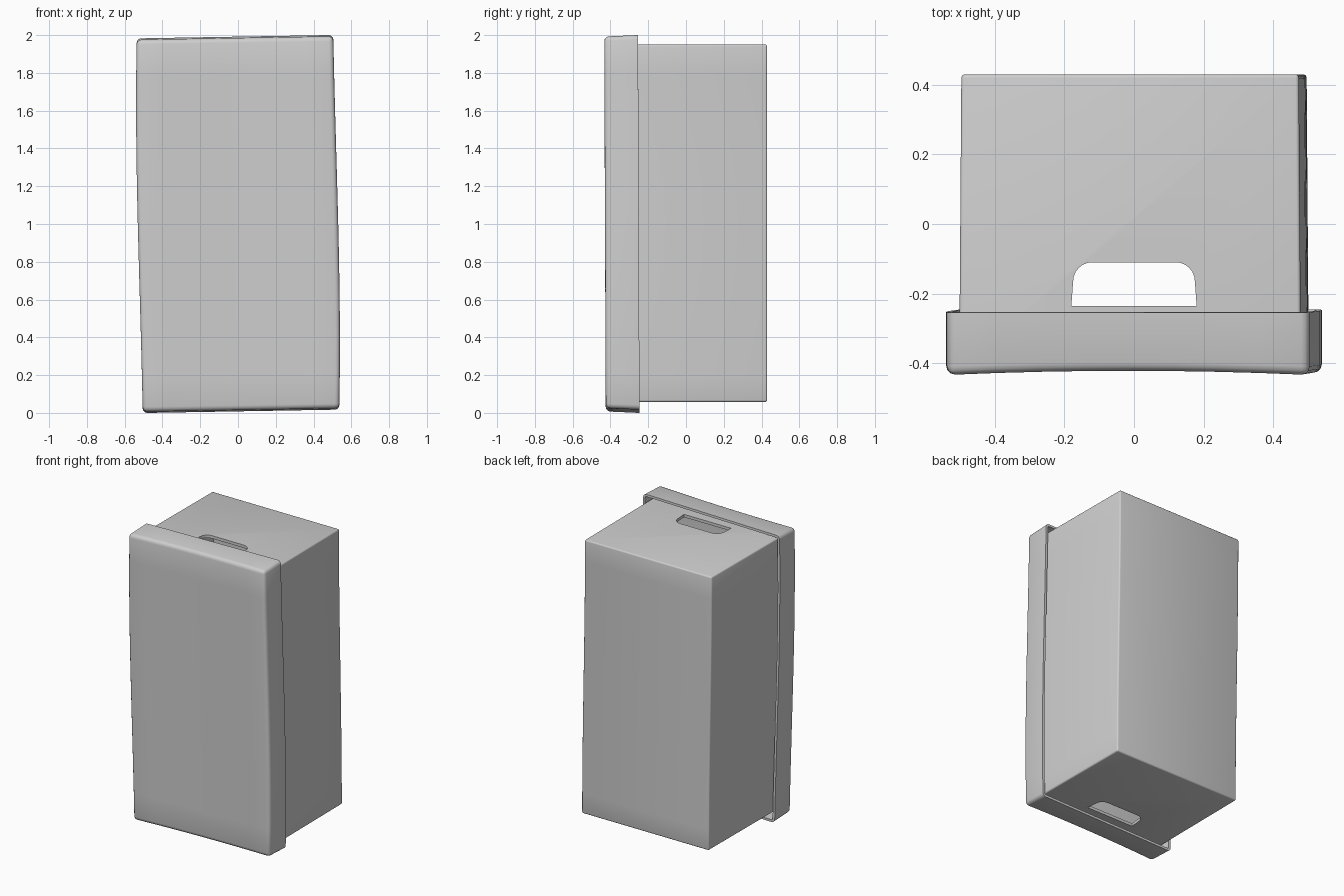
import bpy, bmesh, math
from mathutils import Vector

old = bpy.data.objects.get("Cube")
if old:
    bpy.data.objects.remove(old, do_unlink=True)

grey = bpy.data.materials.new("light_grey_plastic")
grey.use_nodes = True
colour = (0.62, 0.62, 0.62, 1)
grey.diffuse_color = colour
grey.node_tree.nodes["Principled BSDF"].inputs["Base Color"].default_value = colour


def add_object(name, bm):
    mesh = bpy.data.meshes.new(name)
    bm.to_mesh(mesh)
    bm.free()
    mesh.materials.append(grey)
    obj = bpy.data.objects.new(name, mesh)
    bpy.context.collection.objects.link(obj)
    return obj


def open_tray(name, low, high, open_dir, radius, x_cuts, warp):
    """Bevelled box with one side removed, cut into bands and gently warped."""
    low, high = Vector(low), Vector(high)
    bm = bmesh.new()
    bmesh.ops.create_cube(bm, size=1)
    for v in bm.verts:
        v.co = Vector([(a + b) / 2 + (b - a) * c for a, b, c in zip(low, high, v.co)])
    bm.normal_update()
    mouth = [f for f in bm.faces if f.normal.y * open_dir > 0.9]
    bmesh.ops.delete(bm, geom=mouth, context='FACES')
    edges = [e for e in bm.edges if not e.is_boundary]
    bmesh.ops.bevel(bm, geom=edges, offset=radius, segments=3, profile=0.5, affect='EDGES')
    # Bands let the walls bow smoothly
    cuts = [((0, 0, z / 5), (0, 0, 1)) for z in range(1, 10)]
    cuts += [((x, 0, 0), (1, 0, 0)) for x in x_cuts]
    for point, normal in cuts:
        bmesh.ops.bisect_plane(bm, geom=bm.verts[:] + bm.edges[:] + bm.faces[:],
                               plane_co=point, plane_no=normal)
    for v in bm.verts:
        v.co = warp(v.co.copy())
    return add_object(name, bm)


def lean(t):
    return -0.016 * math.sin(math.pi / 2 * t)


def warp_lid(p):
    t, u = p.z - 1, p.x / 0.52
    depth = (p.y + 0.43) / 0.18
    front = 1 - depth
    x = p.x * (1 + 0.02 * (1 - t * t)) + lean(t)
    y = p.y + 0.012 * (1 - u * u) * front - 0.004 * t
    z = p.z + 0.009 * u + 0.008 * t * (depth - 0.8)
    return Vector((x, y, z))


def warp_body(p):
    t = p.z - 1
    flare = 1 + 0.015 * (0.43 - p.y)
    return Vector((p.x * flare + 0.7 * lean(t), p.y, p.z))


def finish(obj, *modifiers):
    bpy.ops.object.select_all(action='DESELECT')
    bpy.context.view_layer.objects.active = obj
    obj.select_set(True)
    for mod in modifiers:
        bpy.ops.object.modifier_apply(modifier=mod.name)
    bpy.ops.object.shade_smooth_by_angle(angle=math.radians(35))


def wall(obj, thickness):
    mod = obj.modifiers.new("wall", 'SOLIDIFY')
    mod.thickness = thickness
    mod.offset = -1
    return mod


# Body: hollow tub opening toward the front
body = open_tray("body", (-0.485, -0.40, 0.058), (0.485, 0.43, 1.95), -1, 0.01, [], warp_body)

# Grip cutter: D shape with two rounded corners, through both ends of the body
outline = [(-0.18, -0.235), (0.18, -0.235)]
for cx, start in ((0.12, 0), (-0.12, 90)):
    for step in range(7):
        a = math.radians(start + step * 15)
        outline.append((cx + 0.055 * math.cos(a), -0.165 + 0.055 * math.sin(a)))
bm = bmesh.new()
base = bm.faces.new([bm.verts.new((x, y, -0.2)) for x, y in outline])
top = bmesh.ops.extrude_face_region(bm, geom=[base])["geom"]
bmesh.ops.translate(bm, verts=[g for g in top if isinstance(g, bmesh.types.BMVert)],
                    vec=(0, 0, 2.4))
bmesh.ops.recalc_face_normals(bm, faces=bm.faces[:])
cutter = add_object("grip_cutter", bm)
cutter.hide_render = True

shell = wall(body, 0.02)
grip = body.modifiers.new("grip", 'BOOLEAN')
grip.operation = 'DIFFERENCE'
grip.solver = 'EXACT'
grip.object = cutter
finish(body, shell, grip)
bpy.data.objects.remove(cutter, do_unlink=True)

# Lid: shallow tray fitted over the front of the body
lid = open_tray("lid", (-0.52, -0.43, 0.01), (0.52, -0.25, 1.99), 1, 0.024,
                [i * 0.125 for i in range(-3, 4)], warp_lid)
finish(lid, wall(lid, 0.016))
